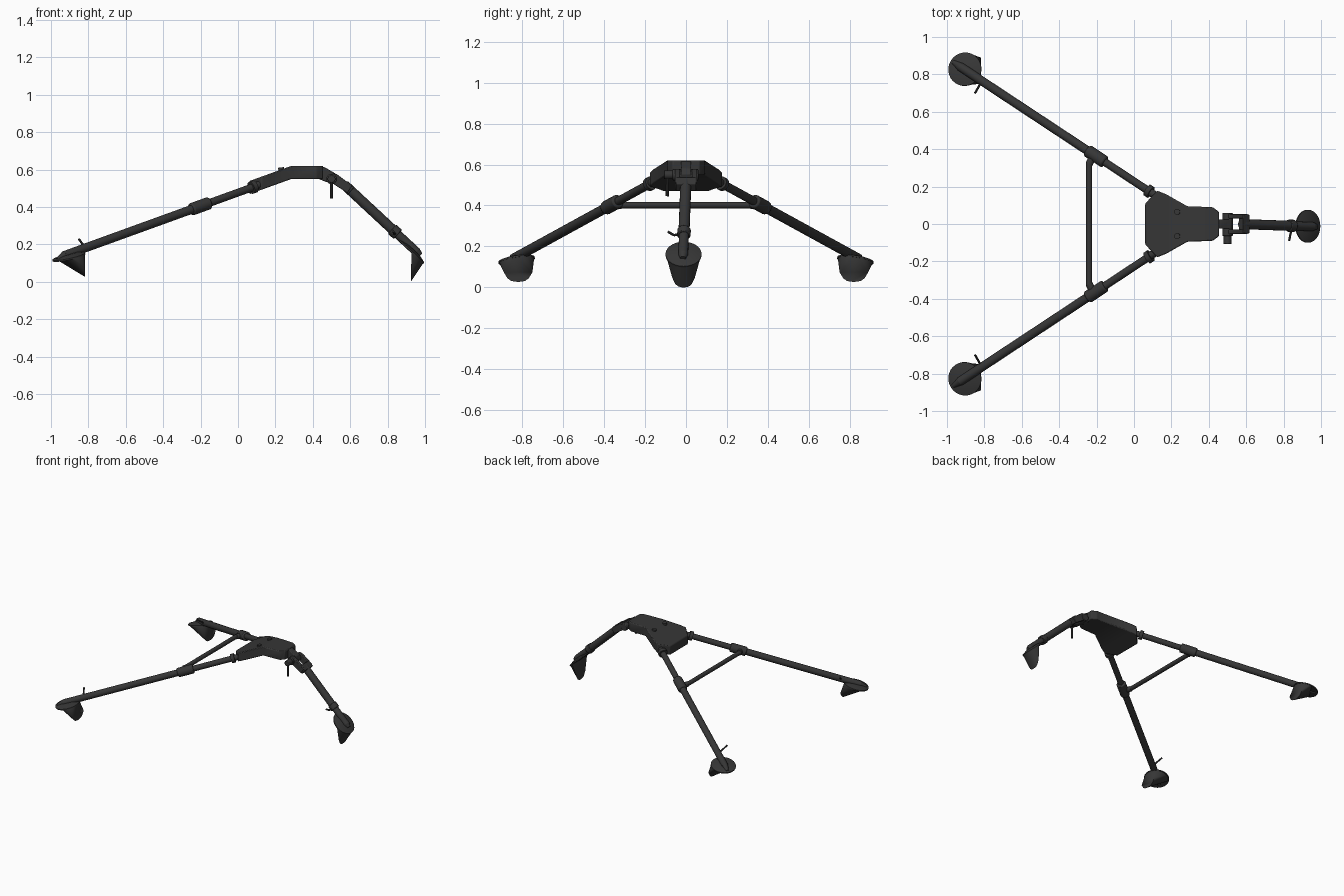
import bpy, bmesh, math
from mathutils import Vector as V

if "Cube" in bpy.data.objects:
    bpy.data.objects.remove(bpy.data.objects["Cube"])

grey = bpy.data.materials.new("dark_grey")
grey.diffuse_color = (0.037, 0.037, 0.037, 1)
grey.use_nodes = True
grey.node_tree.nodes["Principled BSDF"].inputs["Base Color"].default_value = grey.diffuse_color


def finish(name, bm, bevel=0.0, smooth=True):
    """Turn a bmesh into a named, coloured object."""
    bmesh.ops.recalc_face_normals(bm, faces=bm.faces)
    me = bpy.data.meshes.new(name)
    bm.to_mesh(me)
    bm.free()
    me.materials.append(grey)
    ob = bpy.data.objects.new(name, me)
    bpy.context.collection.objects.link(ob)
    if bevel:
        m = ob.modifiers.new("bevel", 'BEVEL')
        m.width, m.segments = bevel, 2
    if smooth:
        bpy.ops.object.select_all(action='DESELECT')
        ob.select_set(True)
        bpy.context.view_layer.objects.active = ob
        bpy.ops.object.shade_smooth_by_angle(angle=math.radians(35))
    return ob


def rod(name, a, b, r, r2=None, sides=16, bevel=0.0):
    """Cylinder or cone between two points."""
    a, b = V(a), V(b)
    bm = bmesh.new()
    bmesh.ops.create_cone(bm, cap_ends=True, segments=sides, radius1=r,
                          radius2=r if r2 is None else r2, depth=(b - a).length)
    rot = (b - a).to_track_quat('Z', 'Y')
    for v in bm.verts:
        v.co = rot @ v.co + (a + b) / 2
    return finish(name, bm, bevel)


def side_plate(name, profile, y0, y1, bevel=0.004):
    """Extrude an x-z profile across y."""
    bm = bmesh.new()
    rows = [[bm.verts.new((x, y, z)) for x, z in profile] for y in (y0, y1)]
    n = len(profile)
    for row in rows:
        bm.faces.new(row)
    for i in range(n):
        j = (i + 1) % n
        bm.faces.new((rows[0][i], rows[0][j], rows[1][j], rows[1][i]))
    return finish(name, bm, bevel)


def foot(name, centre, along, r, tip_mid, tip_half, start):
    """Round pad lying along the leg, with a spade wedge hanging below it."""
    centre, along = V(centre), V(along).normalized()
    side = along.cross(V((0, 0, 1))).normalized()
    up = side.cross(along)
    ring = [(math.cos(t), math.sin(t)) for t in
            [2 * math.pi * i / 28 for i in range(28)]]
    # pad, slightly domed
    bm = bmesh.new()
    for c, s in ring:
        p = centre + (along * c + side * s) * r
        bm.verts.new(p)
        bm.verts.new(p - up * 0.008)
        bm.verts.new(centre + (along * c + side * s) * r * 0.5 + up * 0.012)
    bmesh.ops.convex_hull(bm, input=bm.verts)
    finish(name + "_pad", bm)
    # spade
    bm = bmesh.new()
    for c, s in ring:
        if c > start:
            bm.verts.new(centre + (along * c + side * s) * r * 0.97 - up * 0.004)
    for i in range(9):
        t = -1 + i / 4
        bm.verts.new(V(tip_mid) + V((0, t * tip_half, 0.035 * t ** 4 + 0.012 * t * t)))
    bmesh.ops.convex_hull(bm, input=bm.verts)
    finish(name + "_spade", bm)


# --- head: bent plate following a tapered outline ---
half = [(0.06, 0.11), (0.125, 0.178), (0.17, 0.16), (0.285, 0.095),
        (0.42, 0.09), (0.455, 0.065)]
drop = lambda x: max(0, 0.285 - x) * 0.36
bm = bmesh.new()
cols = [[bm.verts.new((x, s * y, z - drop(x))) for s in (-1, 1) for z in (0.55, 0.62)]
        for x, y in half]
for p, q in zip(cols, cols[1:]):
    for i, j in ((0, 1), (1, 3), (3, 2), (2, 0)):
        bm.faces.new((p[i], p[j], q[j], q[i]))
for end in (cols[0], cols[-1]):
    bm.faces.new([end[i] for i in (0, 1, 3, 2)])
finish("head", bm, 0.006)

for s in (-1, 1):
    rod("head_bolt", (0.235, s * 0.065, 0.57), (0.23, s * 0.065, 0.612), 0.016, sides=12)

# --- rear legs, mirrored ---
def on_leg(x, s, dz=0.0):
    return V((x, s * (0.36 - (x + 0.2) * 0.66), 0.405 + (x + 0.2) * 0.362 + dz))

for s in (-1, 1):
    rod("rear_leg_lower", on_leg(-0.93, s), on_leg(-0.2, s), 0.024)
    rod("rear_leg_tip", on_leg(-0.965, s, -0.01), on_leg(-0.925, s), 0.012, 0.024)
    rod("rear_leg_upper", on_leg(-0.2, s), on_leg(0.16, s), 0.021)
    rod("rear_leg_sleeve", on_leg(-0.25, s), on_leg(-0.155, s), 0.034, bevel=0.008)
    rod("rear_leg_collar", on_leg(0.07, s), on_leg(0.09, s), 0.034)
    foot("rear_foot", (-0.905, s * 0.828, 0.137), (0.8, -s * 0.53, 0.25), 0.09,
         (-0.818, s * 0.82, 0.027), 0.07, -0.6)
    # release hook
    pts = [(-0.815, s * 0.765, 0.175), (-0.83, s * 0.735, 0.2), (-0.85, s * 0.7, 0.228)]
    for a, b in zip(pts, pts[1:]):
        rod("rear_hook", a, b, 0.006, sides=8)
    # brace end
    rod("brace_joint", (-0.24, s * 0.32, 0.402), on_leg(-0.215, s), 0.02)

rod("cross_brace", (-0.24, -0.335, 0.402), (-0.24, 0.335, 0.402), 0.016)

# --- front hinge ---
side_plate("hinge_lug", [(0.42, 0.615), (0.46, 0.615), (0.52, 0.58), (0.53, 0.55),
                         (0.51, 0.525), (0.47, 0.535), (0.42, 0.555)], -0.025, 0.025)
rod("hinge_pin", (0.5, -0.065, 0.55), (0.5, 0.06, 0.55), 0.028, bevel=0.004)
for s in (-1, 1):
    y = s * 0.042
    side_plate("hinge_cheek", [(0.485, 0.56), (0.51, 0.58), (0.53, 0.575), (0.61, 0.515),
                               (0.585, 0.475), (0.5, 0.53)], y - 0.012, y + 0.012)
side_plate("hinge_bridge", [(0.585, 0.54), (0.62, 0.505), (0.59, 0.47), (0.56, 0.505)],
           -0.05, 0.05)
rod("clamp_knob", (0.5, -0.108, 0.55), (0.5, -0.06, 0.55), 0.021, bevel=0.004)
rod("clamp_lever", (0.5, -0.09, 0.55), (0.5, -0.092, 0.445), 0.008, sides=10)

# --- front leg ---
def on_front(x):
    return V((x, -0.014 * (x - 0.56) / 0.4, 0.495 - 0.93 * (x - 0.595)))

rod("front_leg_upper", on_front(0.575), on_front(0.85), 0.027)
rod("front_leg_sleeve", on_front(0.825), on_front(0.855), 0.033, bevel=0.004)
rod("front_leg_lower", on_front(0.85), on_front(0.955), 0.024)
rod("front_leg_tip", on_front(0.955), on_front(0.975), 0.024, 0.014)
hook = [(0.845, -0.02, 0.26), (0.835, -0.06, 0.255), (0.83, -0.088, 0.272)]
for a, b in zip(hook, hook[1:]):
    rod("front_hook", a, b, 0.006, sides=8)
foot("front_foot", (0.932, -0.012, 0.163), (0.73, 0, -0.68), 0.088,
     (0.924, -0.012, 0.0), 0.055, 0.0)
